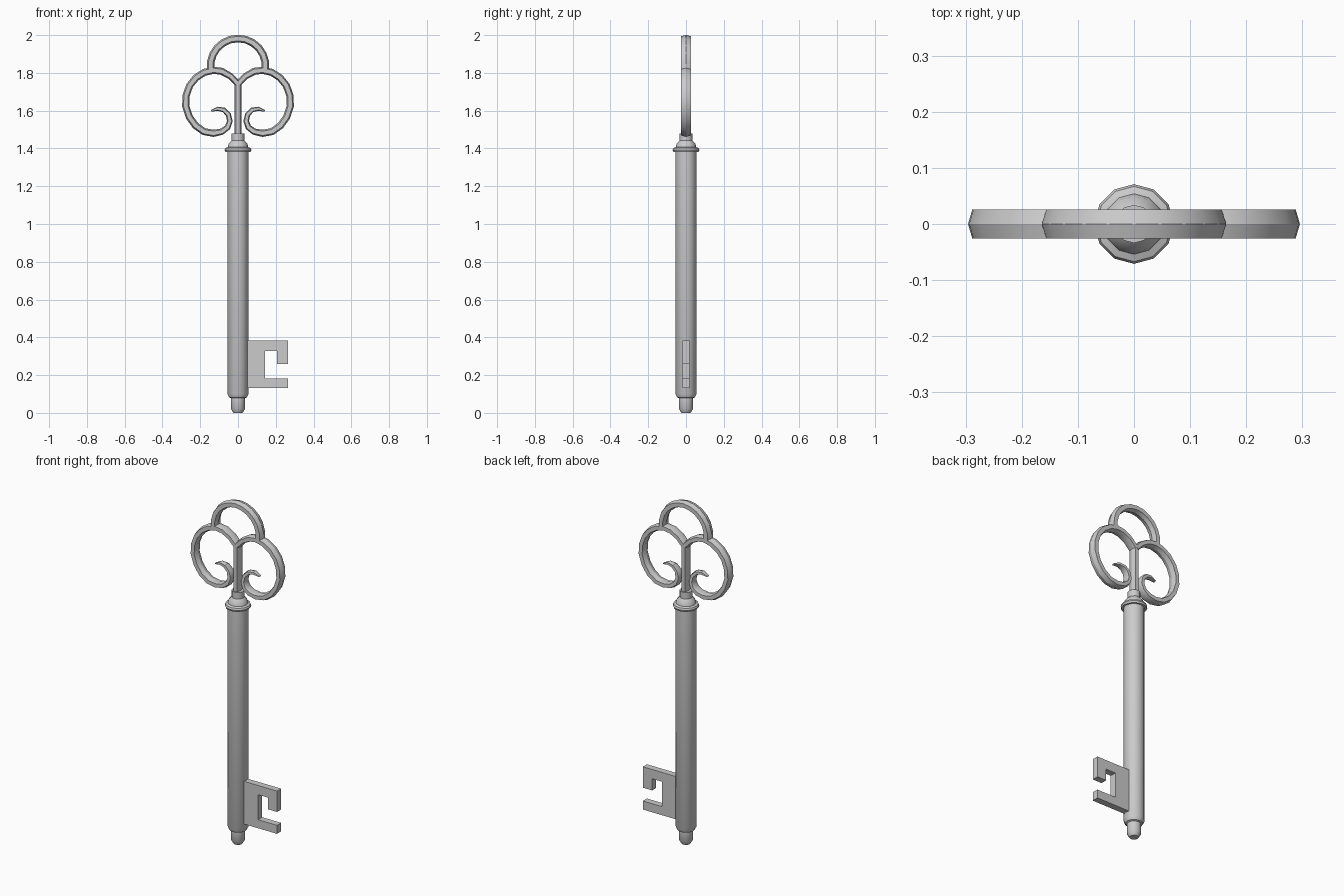
import bpy, bmesh, math
from mathutils import Vector

if "Cube" in bpy.data.objects:
    bpy.data.objects.remove(bpy.data.objects["Cube"])


def finish(bm, name, smooth=None):
    bmesh.ops.recalc_face_normals(bm, faces=bm.faces)
    mesh = bpy.data.meshes.new(name)
    bm.to_mesh(mesh)
    bm.free()
    ob = bpy.data.objects.new(name, mesh)
    bpy.context.collection.objects.link(ob)
    if smooth:
        bpy.ops.object.select_all(action='DESELECT')
        ob.select_set(True)
        bpy.context.view_layer.objects.active = ob
        bpy.ops.object.shade_smooth_by_angle(angle=math.radians(smooth))
    return ob


def bridge(bm, rings):
    for a, b in zip(rings, rings[1:]):
        for i in range(len(a)):
            j = (i + 1) % len(a)
            bm.faces.new((a[i], a[j], b[j], b[i]))
    bm.faces.new(rings[0])
    bm.faces.new(rings[-1])


def lathe(name, profile, sides=12):
    bm = bmesh.new()
    rings = []
    for r, z in profile:
        angles = [2 * math.pi * i / sides for i in range(sides)]
        rings.append([bm.verts.new((r * math.sin(a), r * math.cos(a), z)) for a in angles])
    bridge(bm, rings)
    return finish(bm, name, 35)


def sweep(name, path):
    """Sweep a ridged bar along (x, z, half width, half depth) points."""
    section = [(1, 0), (0.6, 1), (-0.6, 1), (-1, 0), (-0.6, -1), (0.6, -1)]
    bm = bmesh.new()
    rings = []
    for i, (x, z, w, d) in enumerate(path):
        p, q = path[max(i - 1, 0)], path[min(i + 1, len(path) - 1)]
        t = Vector((q[0] - p[0], q[1] - p[1])).normalized()
        rings.append([bm.verts.new((x - t.y * w * u, d * v, z + t.x * w * u))
                      for u, v in section])
    bridge(bm, rings)
    return finish(bm, name, 32)


# Round shaft with stepped tip, collar and neck
lathe("shaft", [(0.024, 0), (0.038, 0.022), (0.038, 0.078), (0.047, 0.082),
                (0.056, 0.10), (0.056, 1.382), (0.067, 1.382), (0.071, 1.392),
                (0.067, 1.402), (0.054, 1.407), (0.050, 1.425), (0.034, 1.442),
                (0.034, 1.48)])

# Hooked bit at the foot of the shaft
outline = [(0.03, 0.132), (0.266, 0.132), (0.266, 0.182), (0.143, 0.182), (0.143, 0.328),
           (0.206, 0.328), (0.206, 0.26), (0.266, 0.26), (0.266, 0.382), (0.03, 0.382)]
bm = bmesh.new()
face = bm.faces.new([bm.verts.new((x, -0.019, z)) for x, z in outline])
ext = bmesh.ops.extrude_face_region(bm, geom=[face])
bmesh.ops.translate(bm, vec=(0, 0.038, 0),
                    verts=[v for v in ext["geom"] if isinstance(v, bmesh.types.BMVert)])
finish(bm, "bit")

# Central stem of the bow
sweep("bow_stem", [(0, 1.46, 0.018, 0.024), (0, 1.755, 0.018, 0.024)])

# Arch on top of the bow
arch = []
for i in range(13):
    a = math.radians(-8 + 196 * i / 12)
    arch.append((0.146 * math.cos(a), 1.836 + 0.146 * math.sin(a), 0.02, 0.0255))
sweep("bow_arch", arch)

# Side scrolls, mirrored across the stem
scroll = [(0, 1.742), (0.04, 1.783), (0.085, 1.808), (0.13, 1.814), (0.178, 1.803),
          (0.222, 1.775), (0.256, 1.733), (0.275, 1.68), (0.277, 1.625), (0.258, 1.567),
          (0.225, 1.521), (0.18, 1.489), (0.13, 1.48), (0.085, 1.489), (0.055, 1.512),
          (0.043, 1.545), (0.051, 1.58), (0.075, 1.604), (0.108, 1.61), (0.142, 1.599)]
half_width = [0.017] * 2 + [0.019] * 11 + [0.017, 0.016, 0.015, 0.014, 0.013, 0.011, 0.004]
half_depth = [0.0255] * 14 + [0.024, 0.022, 0.02, 0.018, 0.014, 0.008]
for side, label in ((1, "right"), (-1, "left")):
    sweep("bow_scroll_" + label,
          [(side * x, z, w, d) for (x, z), w, d in zip(scroll, half_width, half_depth)])
